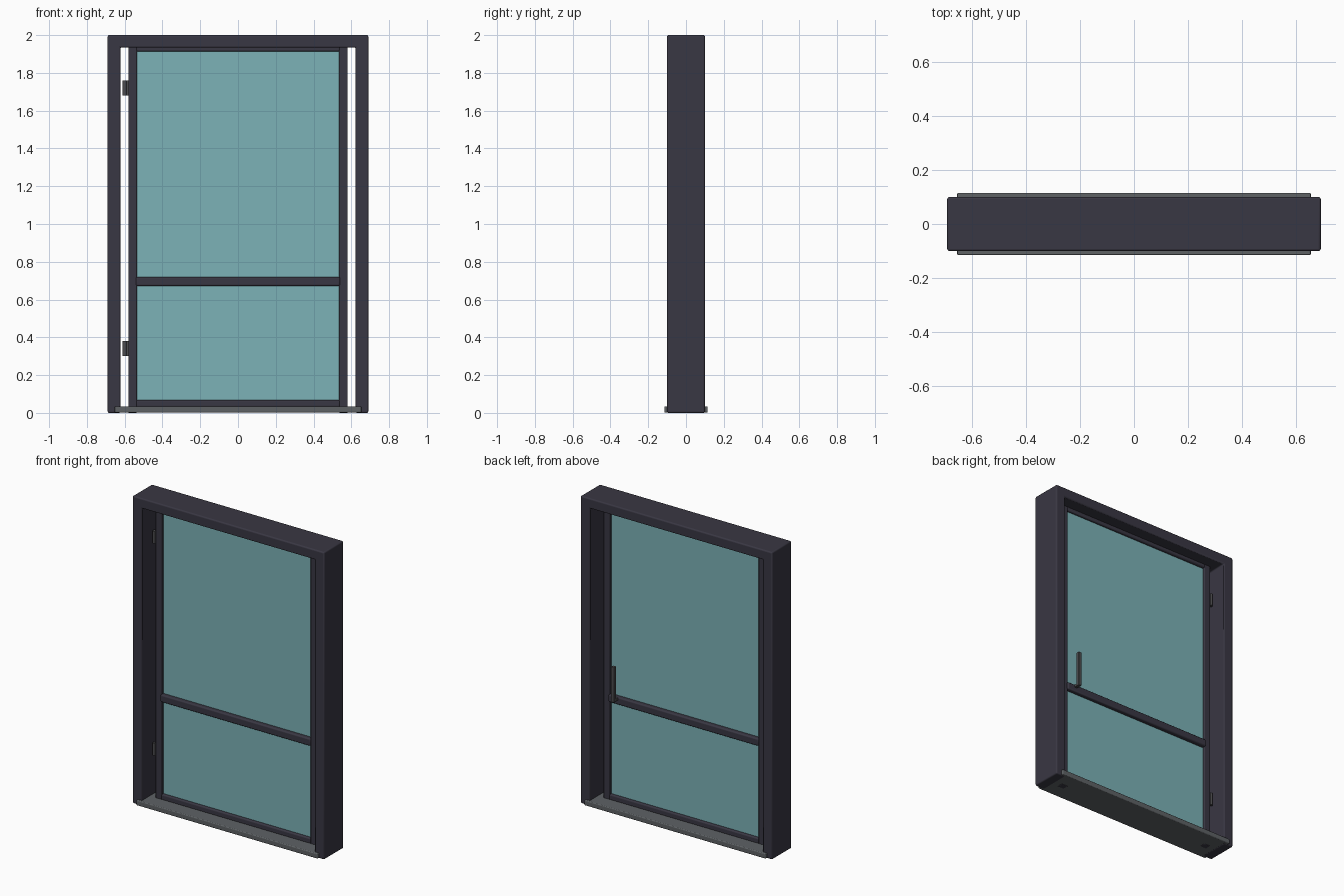
import bpy
import bmesh
from mathutils import Vector

cube = bpy.data.objects.get("Cube")
if cube:
    bpy.data.objects.remove(cube, do_unlink=True)


def material(name, rgb):
    linear = [(c / 255 / 12.92) if c < 10 else ((c / 255 + 0.055) / 1.055) ** 2.4 for c in rgb]
    mat = bpy.data.materials.new(name)
    mat.use_nodes = True
    mat.diffuse_color = (*linear, 1)
    bsdf = mat.node_tree.nodes["Principled BSDF"]
    bsdf.inputs["Base Color"].default_value = (*linear, 1)
    bsdf.inputs["Roughness"].default_value = 0.5
    return mat


charcoal = material("charcoal frame", (57, 55, 67))
glass = material("teal glass", (124, 178, 183))
sill_grey = material("grey sill", (94, 98, 101))
metal = material("dark metal", (76, 76, 78))


def finish(name, bm, mat, bevel):
    bmesh.ops.recalc_face_normals(bm, faces=bm.faces)
    mesh = bpy.data.meshes.new(name)
    bm.to_mesh(mesh)
    bm.free()
    mesh.materials.append(mat)
    obj = bpy.data.objects.new(name, mesh)
    bpy.context.collection.objects.link(obj)
    if bevel:
        mod = obj.modifiers.new("Rounded edges", "BEVEL")
        mod.width = bevel
        mod.segments = 3
        mod.limit_method = "ANGLE"
    bpy.ops.object.select_all(action="DESELECT")
    obj.select_set(True)
    bpy.context.view_layer.objects.active = obj
    bpy.ops.object.shade_smooth_by_angle()
    return obj


def box(name, x, y, z, mat, bevel=0.0):
    """Box from (min, max) ranges."""
    bm = bmesh.new()
    bmesh.ops.create_cube(bm, size=1)
    for v in bm.verts:
        v.co = Vector([r[0] if c < 0 else r[1] for c, r in zip(v.co, (x, y, z))])
    return finish(name, bm, mat, bevel)


def cylinder(name, centre, radius, height, mat):
    bm = bmesh.new()
    bmesh.ops.create_cone(bm, cap_ends=True, segments=16, radius1=radius,
                          radius2=radius, depth=height)
    bmesh.ops.translate(bm, verts=bm.verts, vec=centre)
    return finish(name, bm, mat, 0)


# Outer frame: one arch of two jambs and a header
bm = bmesh.new()
half = [(0.69, 0), (0.69, 2), (-0.69, 2), (-0.69, 0),
        (-0.622, 0), (-0.622, 1.935), (0.622, 1.935), (0.622, 0)]
face = bm.faces.new([bm.verts.new((x, -0.1, z)) for x, z in half])
extruded = bmesh.ops.extrude_face_region(bm, geom=[face])["geom"]
bmesh.ops.translate(bm, vec=(0, 0.2, 0),
                    verts=[v for v in extruded if isinstance(v, bmesh.types.BMVert)])
finish("outer_frame", bm, charcoal, 0.008)

# Sill, projecting on both faces
box("sill", (-0.653, 0.653), (-0.115, 0.115), (0.002, 0.035), sill_grey, 0.005)

# Door leaf: stiles, rails and panes
for side, name in ((-1, "right"), (1, "left")):
    box(name + "_stile", sorted((side * 0.535, side * 0.581)), (-0.02, 0.02),
        (0.0, 1.95), charcoal, 0.005)
for name, z, depth in (("bottom_rail", (0.03, 0.068), 0.02),
                       ("middle_rail", (0.672, 0.72), 0.03),
                       ("top_rail", (1.913, 1.95), 0.02)):
    box(name, (-0.54, 0.54), (-depth, depth), z, charcoal, 0.008)
for name, z in (("lower_pane", (0.06, 0.68)), ("upper_pane", (0.71, 1.92))):
    box(name, (-0.54, 0.54), (-0.004, 0.004), z, glass)

# Hinges between the leaf and the jamb
for name, z in (("lower_hinge", 0.34), ("upper_hinge", 1.72)):
    cylinder(name + "_barrel", (-0.6, 0, z), 0.012, 0.08, metal)
    box(name + "_plate", (-0.598, -0.578), (-0.008, 0.008), (z - 0.04, z + 0.04), metal)

# Upright pull handle on the back
box("handle_grip", (0.469, 0.491), (0.048, 0.07), (0.7, 0.93), metal, 0.003)
box("handle_stem", (0.47, 0.49), (0.02, 0.055), (0.7, 0.718), metal, 0.003)
